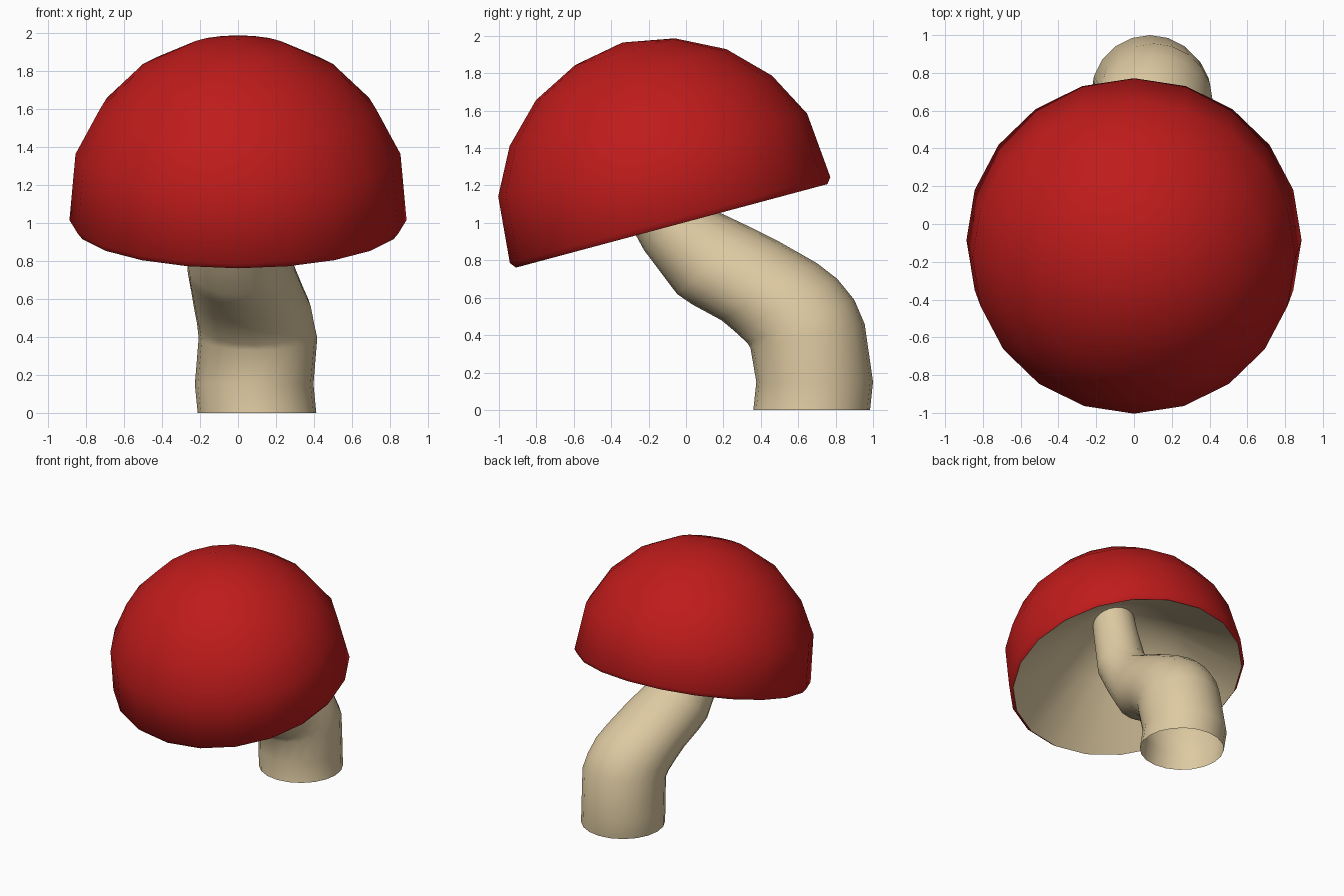
import bpy, bmesh, math
from mathutils import Vector

cube = bpy.data.objects.get("Cube")
if cube:
    bpy.data.objects.remove(cube)


def make_material(name, rgb):
    mat = bpy.data.materials.new(name)
    mat.use_nodes = True
    mat.diffuse_color = (*rgb, 1)
    mat.node_tree.nodes["Principled BSDF"].inputs["Base Color"].default_value = (*rgb, 1)
    return mat


red = make_material("cap red", (0.52, 0.011, 0.011))
cream = make_material("stem cream", (0.73, 0.59, 0.36))


def tilted_axis(degrees):
    """Upward direction leaning toward the front."""
    a = math.radians(degrees)
    return Vector((0, -math.sin(a), math.cos(a)))


def loft(name, rings, materials, sides=20, material_rule=lambda i: 0):
    """Skin a list of (centre, axis, radius) rings; outward when rings run along the axis."""
    bm = bmesh.new()
    loops = []
    for centre, axis, radius in rings:
        u = Vector((1, 0, 0))
        v = axis.cross(u)
        if radius == 0:
            loops.append([bm.verts.new(centre)] * sides)
            continue
        angles = [2 * math.pi * k / sides for k in range(sides)]
        loops.append([bm.verts.new(centre + radius * (u * math.cos(a) + v * math.sin(a)))
                      for a in angles])
    for i, (low, high) in enumerate(zip(loops, loops[1:])):
        for k in range(sides):
            n = (k + 1) % sides
            corners = list(dict.fromkeys([low[k], low[n], high[n], high[k]]))
            bm.faces.new(corners).material_index = material_rule(i)
    mesh = bpy.data.meshes.new(name)
    bm.to_mesh(mesh)
    bm.free()
    obj = bpy.data.objects.new(name, mesh)
    bpy.context.collection.objects.link(obj)
    for mat in materials:
        mesh.materials.append(mat)
    bpy.ops.object.select_all(action='DESELECT')
    obj.select_set(True)
    bpy.context.view_layer.objects.active = obj
    bpy.ops.object.shade_smooth_by_angle(angle=math.radians(60))


# Cap: tilted dome with a conical hollow, profile as (radius, height) from the
# hollow's apex, round the rim, to the top
cap_axis = tilted_axis(15)
cap_base = Vector((0, -0.085, 1.015))
inner = [(0, 0.65), (0.43, 0.32)]
outer = [(0.862, -0.032), (0.887, 0), (0.855, 0.36), (0.726, 0.605),
         (0.527, 0.805), (0.276, 0.932), (0, 0.983)]
loft("mushroom_cap", [(cap_base + cap_axis * h, cap_axis, r) for r, h in inner + outer],
     [red, cream], material_rule=lambda i: 1 if i < len(inner) else 0)

# Stem: bent open tube, (x, y, z, radius, forward lean) along its centre line
path = [(0.10, 0.672, 0.00, 0.312, 0), (0.085, 0.688, 0.15, 0.312, 0),
        (0.105, 0.65, 0.395, 0.312, 12), (0.092, 0.615, 0.472, 0.308, 22),
        (0.075, 0.535, 0.56, 0.308, 27), (0.052, 0.445, 0.632, 0.297, 31),
        (0.02, 0.26, 0.735, 0.284, 37), (0.0, 0.155, 0.795, 0.268, 41),
        (-0.03, -0.065, 0.975, 0.20, 37), (-0.025, -0.17, 1.14, 0.185, 24),
        (-0.01, -0.22, 1.40, 0.165, 12), (0.0, -0.26, 1.65, 0.15, 12)]
loft("mushroom_stem", [(Vector((x, y, z)), tilted_axis(lean), r) for x, y, z, r, lean in path],
     [cream])
